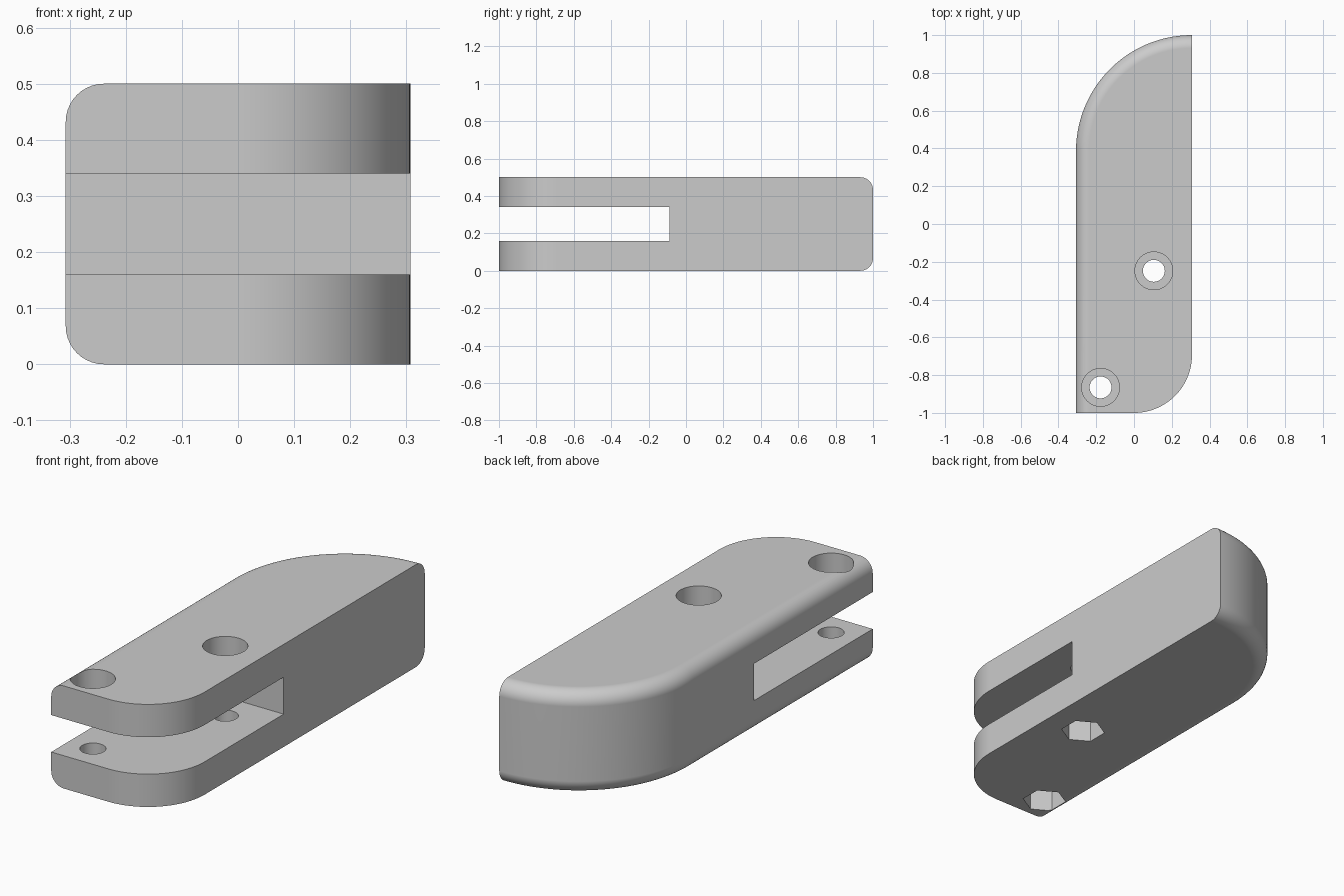
import bpy
import bmesh
from math import cos, sin, pi, radians
from mathutils import Matrix

cube = bpy.data.objects.get("Cube")
if cube:
    bpy.data.objects.remove(cube, do_unlink=True)

HALF_W, HEIGHT, FILLET = 0.307, 0.5, 0.068
SLOT_LOW, SLOT_HIGH, SLOT_END = 0.16, 0.34, -0.087
BOLTS = [(0.105, -0.248), (-0.177, -0.865)]
POCKET = 0.105

grey = bpy.data.materials.new("plain grey")
grey.use_nodes = True
colour = (0.6, 0.6, 0.6, 1)
grey.diffuse_color = colour
grey.node_tree.nodes["Principled BSDF"].inputs["Base Color"].default_value = colour


def add_object(name, bm):
    bmesh.ops.recalc_face_normals(bm, faces=bm.faces)
    mesh = bpy.data.meshes.new(name)
    bm.to_mesh(mesh)
    bm.free()
    mesh.materials.append(grey)
    obj = bpy.data.objects.new(name, mesh)
    bpy.context.collection.objects.link(obj)
    return obj


def arc(cx, cy, r, start, end, steps):
    angles = [radians(start + (end - start) * i / steps) for i in range(steps + 1)]
    return [(cx + r * cos(a), cy + r * sin(a)) for a in angles]


def prism(name, sides, radius, x, y, low, high, turn=0):
    bm = bmesh.new()
    place = Matrix.Translation((x, y, (low + high) / 2)) @ Matrix.Rotation(turn, 4, "Z")
    bmesh.ops.create_cone(bm, cap_ends=True, segments=sides, radius1=radius,
                          radius2=radius, depth=high - low, matrix=place)
    return add_object(name, bm)


# Body outline: big rounded back corner, small rounded front corner
R = 2 * HALF_W
outline = [(-HALF_W, -1)]
outline += arc(0, -1 + HALF_W, HALF_W, -90, 0, 32)
outline += arc(HALF_W, 1 - R, R, 90, 180, 48)
bm = bmesh.new()
base = bm.faces.new([bm.verts.new((x, y, 0)) for x, y in outline])
grown = bmesh.ops.extrude_face_region(bm, geom=[base])["geom"]
bmesh.ops.translate(bm, vec=(0, 0, HEIGHT),
                    verts=[v for v in grown if isinstance(v, bmesh.types.BMVert)])


# Round the rims along the long side and the back curve
def on_rounded_rim(edge):
    a, b = (v.co for v in edge.verts)
    mid = (a + b) / 2
    on_side = mid.x < -HALF_W + 0.001
    on_curve = min(a.y, b.y) > 1 - R - 0.001 and mid.x < HALF_W - 0.001
    return abs(a.z - b.z) < 0.001 and (on_side or on_curve)


bmesh.ops.bevel(bm, geom=[e for e in bm.edges if on_rounded_rim(e)], offset=FILLET,
                segments=10, profile=0.5, affect="EDGES", clamp_overlap=False)
body = add_object("clevis_body", bm)

# Cutters: slot, bolt holes, round head recesses and hexagonal nut pockets
bm = bmesh.new()
bmesh.ops.create_cube(bm, size=1)
bmesh.ops.scale(bm, vec=(1, SLOT_END + 1.2, SLOT_HIGH - SLOT_LOW), verts=bm.verts)
bmesh.ops.translate(bm, vec=(0, (SLOT_END - 1.2) / 2, HEIGHT / 2), verts=bm.verts)
cutters = [add_object("slot_cutter", bm)]
for x, y in BOLTS:
    cutters.append(prism("hole_cutter", 48, 0.058, x, y, -0.1, HEIGHT + 0.1))
    cutters.append(prism("head_cutter", 64, 0.1, x, y, HEIGHT - POCKET, HEIGHT + 0.1))
    cutters.append(prism("nut_cutter", 6, 0.102, x, y, -0.1, POCKET, pi / 3))

bpy.ops.object.select_all(action="DESELECT")
body.select_set(True)
bpy.context.view_layer.objects.active = body
for cutter in cutters:
    cutter.hide_render = True
    cut = body.modifiers.new(cutter.name, "BOOLEAN")
    cut.operation, cut.solver, cut.object = "DIFFERENCE", "EXACT", cutter
    bpy.ops.object.modifier_apply(modifier=cut.name)
    bpy.data.objects.remove(cutter, do_unlink=True)

# Smooth curved walls, crisp edges
bpy.ops.object.shade_smooth_by_angle(angle=radians(25))
normals = body.modifiers.new("flat_face_normals", "WEIGHTED_NORMAL")
normals.keep_sharp = True
